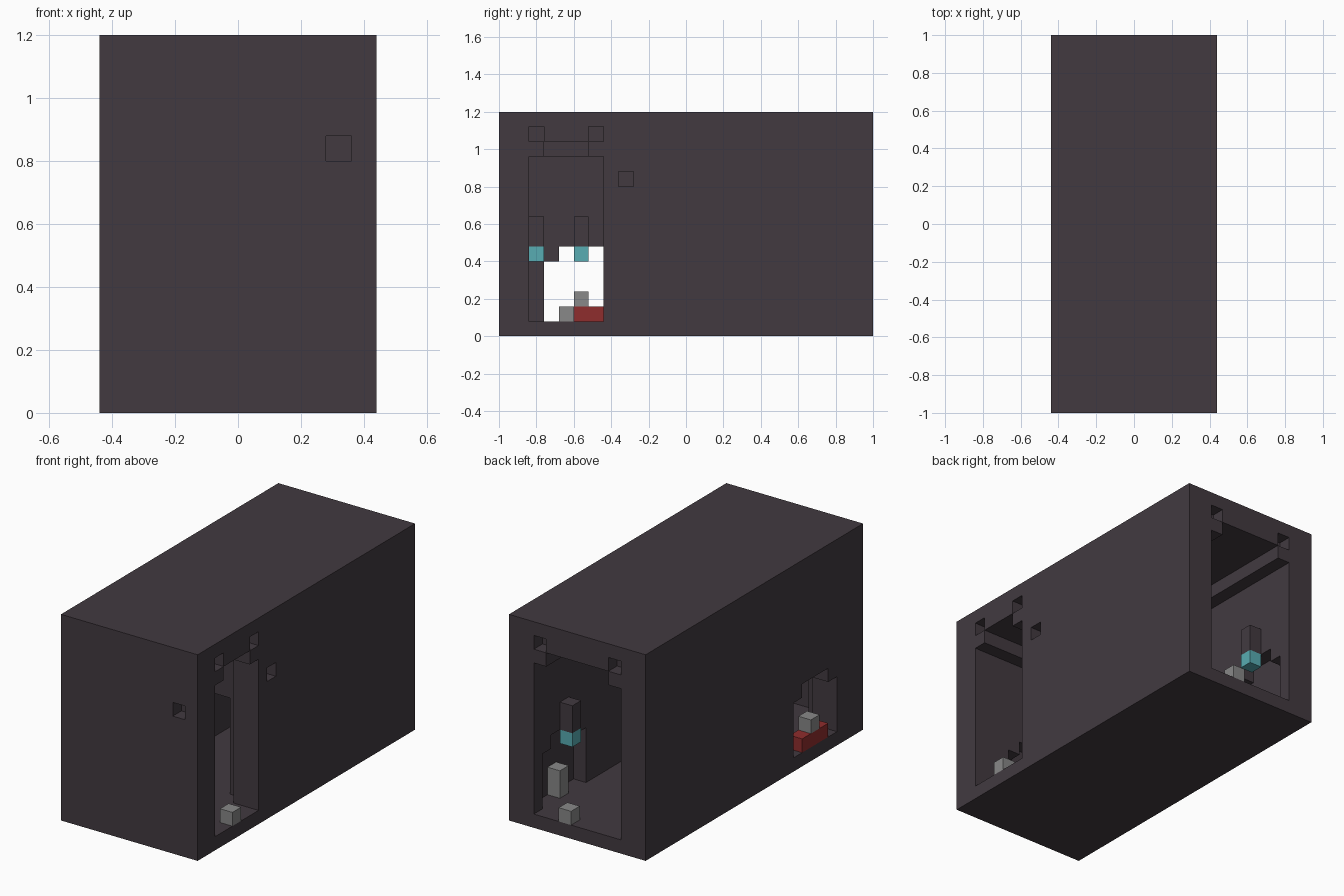
import bpy, bmesh
from itertools import product
from mathutils import Vector

if "Cube" in bpy.data.objects:
    bpy.data.objects.remove(bpy.data.objects["Cube"], do_unlink=True)

U = 0.08                      # size of one block
NX, NY, NZ = 11, 25, 15       # hall size in blocks
ORIGIN = Vector((-NX / 2, -NY / 2, 0))


def material(name, rgb):
    m = bpy.data.materials.new(name)
    m.use_nodes = True
    m.diffuse_color = (*rgb, 1)
    m.node_tree.nodes["Principled BSDF"].inputs["Base Color"].default_value = (*rgb, 1)
    return m


stone = material("dark_stone", (0.054, 0.042, 0.051))
teal = material("teal_glow", (0.098, 0.413, 0.445))
red = material("red_cloth", (0.275, 0.026, 0.026))
grey = material("grey_block", (0.246, 0.246, 0.246))


def box(x0, x1, y0, y1, z0, z1):
    """Set of block cells filling a box."""
    return set(product(range(x0, x1), range(y0, y1), range(z0, z1)))


def build(name, cells, mat):
    """Skin a set of block cells with outward faces."""
    bm = bmesh.new()
    corners = {}

    def vert(p):
        key = tuple(p)
        if key not in corners:
            corners[key] = bm.verts.new((Vector(key) + ORIGIN) * U)
        return corners[key]

    for cell in sorted(cells):
        for axis, side in product(range(3), (0, 1)):
            near = list(cell)
            near[axis] += 1 if side else -1
            if tuple(near) in cells:
                continue
            b, c = (axis + 1) % 3, (axis + 2) % 3
            ring = []
            for i, j in ((0, 0), (1, 0), (1, 1), (0, 1)):
                p = list(cell)
                p[axis] += side
                p[b] += i
                p[c] += j
                ring.append(vert(p))
            bm.faces.new(ring if side else ring[::-1])
    mesh = bpy.data.meshes.new(name)
    bm.to_mesh(mesh)
    bm.free()
    mesh.materials.append(mat)
    obj = bpy.data.objects.new(name, mesh)
    bpy.context.collection.objects.link(obj)
    return obj


def side_arch(x0, x1, y):
    """Stepped low arch through a side wall."""
    return box(x0, x1, y, y + 5, 1, 5) | box(x0, x1, y + 1, y + 4, 5, 6)


# Hall: solid block with the room, coved ceiling and openings carved out
hall = box(0, NX, 0, NY, 0, NZ)
hall -= box(2, 9, 2, NY, 1, 12) | box(3, 8, 3, NY, 12, 13)
hall -= box(8, NX, 2, 7, 1, 12) | box(8, NX, 3, 6, 12, 13)

# Arched recesses: one open to outside, two blind pairs, one in the front wall
hall -= side_arch(0, 2, 3)
hall -= side_arch(1, 2, 19) | side_arch(9, 10, 19)
hall -= box(3, 8, 1, 2, 1, 5) | box(4, 7, 1, 2, 5, 6)

# Small square pits around the doorways
for x, y, z in ((10, 2, 13), (10, 6, 13), (10, 8, 10),
                (2, 24, 13), (8, 24, 13), (9, 0, 10)):
    hall.discard((x, y, z))

# Inner cross wall with a doorway
hall |= box(2, 9, 8, 10, 1, 13) - box(3, 8, 8, 10, 1, 8)
build("hall", hall, stone)

# Hanging lamps above the recesses
for name, x, y in (("right_front", 2, 5), ("right_back", 2, 21),
                   ("left_back", 8, 21), ("front", 5, 2)):
    build(name + "_lamp_holder", box(x, x + 1, y, y + 1, 6, 8), stone)
    build(name + "_lamp_glow", box(x, x + 1, y, y + 1, 5, 6), teal)

# Floor pieces
build("bench", box(0, 1, 4, 7, 1, 2), red)
build("bench_block", box(0, 1, 5, 6, 2, 3), grey)
build("recess_pillar", box(9, 10, 21, 22, 1, 3), grey)
build("side_door_marker", box(10, 11, 4, 5, 1, 2), grey)
build("back_door_marker", box(6, 7, 24, 25, 1, 2), grey)
